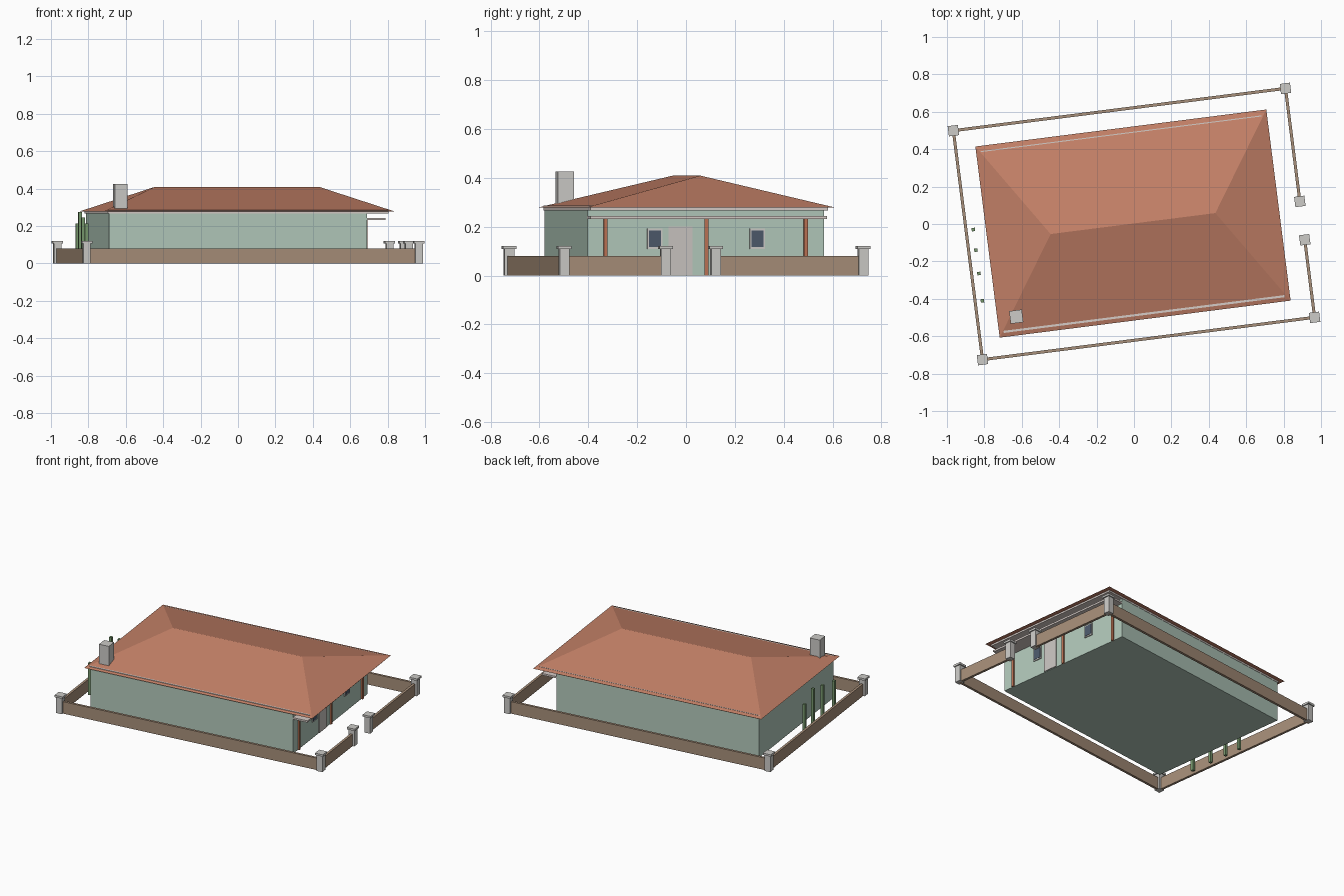
import bpy
import bmesh
from math import radians
from mathutils import Matrix, Vector

cube = bpy.data.objects.get("Cube")
if cube:
    bpy.data.objects.remove(cube, do_unlink=True)

# The whole plot is turned slightly about the vertical axis
TURN = Matrix.Rotation(radians(7.25), 4, 'Z')


def material(name, *srgb):
    color = [((c + 0.055) / 1.055) ** 2.4 for c in srgb] + [1]
    m = bpy.data.materials.new(name)
    m.use_nodes = True
    m.diffuse_color = color
    m.node_tree.nodes["Principled BSDF"].inputs["Base Color"].default_value = color
    return m


WALL = material("pale green plaster", .70, .79, .735)
TILE = material("terracotta tile", .77, .505, .405)
COLUMN = material("terracotta paint", .74, .45, .33)
STONE = material("light grey stone", .80, .795, .78)
TRIM = material("pale pink trim", .84, .80, .78)
DOOR = material("warm grey door", .79, .77, .755)
FENCE = material("brown fence", .655, .56, .475)
GLASS = material("dark blue glass", .30, .35, .42)
PLANT = material("cactus green", .47, .60, .43)


def finish(name, bm, mat):
    bmesh.ops.recalc_face_normals(bm, faces=bm.faces)
    mesh = bpy.data.meshes.new(name)
    bm.to_mesh(mesh)
    bm.free()
    mesh.materials.append(mat)
    obj = bpy.data.objects.new(name, mesh)
    obj.matrix_world = TURN
    bpy.context.collection.objects.link(obj)
    return obj


def box(name, x, y, z, mat):
    """Box from (min, max) ranges, in the plot's own axes."""
    bm = bmesh.new()
    bmesh.ops.create_cube(bm, size=1)
    for v in bm.verts:
        v.co = Vector([r[0] if c < 0 else r[1] for c, r in zip(v.co, (x, y, z))])
    return finish(name, bm, mat)


def span(center, width):
    return (center - width / 2, center + width / 2)


# House body, ceiling slab and porch canopy
LEFT, RIGHT, HALF = -.757, .634, .488
box("house_walls", (LEFT, RIGHT), (-HALF, HALF), (0, .272), WALL)
box("ceiling_slab", (-.764, .75), (-.49, .49), (.267, .2865), TRIM)
box("porch_canopy", (RIGHT - .01, .734), (-HALF, HALF), (.232, .244), TRIM)

# Hipped roof with a closed soffit
bm = bmesh.new()
eaves = [bm.verts.new((sx * .784 - .005, sy * .515 + .003, .278))
         for sx, sy in ((-1, -1), (1, -1), (1, 1), (-1, 1))]
ridge = [bm.verts.new((sx * .444 - .005, .003, .409)) for sx in (-1, 1)]
a, b, c, d = eaves
e, f = ridge
for face in ((a, b, f, e), (b, c, f), (c, d, e, f), (d, a, e), (d, c, b, a)):
    bm.faces.new(face)
finish("hip_roof", bm, TILE)

# Chimney
box("chimney", span(-.687, .068), span(-.412, .068), (.25, .425), STONE)

# Entrance wall: columns, door and two windows
for i, y in enumerate((-.413, .003, .413)):
    box(f"porch_column_{i + 1}", span(RIGHT, .02), span(y, .016), (0, .235), COLUMN)
box("front_door", span(RIGHT, .012), span(-.104, .098), (.003, .2), DOOR)
for side, y in (("near", -.21), ("far", .213)):
    box(f"{side}_window_frame", span(RIGHT, .012), span(y, .062), (.109, .192), STONE)
    box(f"{side}_window_pane", span(RIGHT, .016), span(y, .05), (.117, .184), GLASS)

# Perimeter fence with a gate opening on the entrance side
FX, FY, THICK, HIGH = .895, .617, .016, .08
GATE = (-.199, .008)
for name, s in (("front", -1), ("back", 1)):
    box(f"{name}_fence", (-FX, FX), span(s * FY, THICK), (0, HIGH), FENCE)
box("rear_side_fence", span(-FX, THICK), (-FY, FY), (0, HIGH), FENCE)
box("gate_side_fence_near", span(FX, THICK), (-FY, GATE[0]), (0, HIGH), FENCE)
box("gate_side_fence_far", span(FX, THICK), (GATE[1], FY), (0, HIGH), FENCE)

# Capped fence posts
posts = [(sx * FX, sy * FY) for sx in (-1, 1) for sy in (-1, 1)]
posts += [(FX, y) for y in GATE]
for i, (x, y) in enumerate(posts):
    box(f"fence_post_{i + 1}", span(x, .04), span(y, .04), (0, .11), STONE)
    box(f"post_cap_{i + 1}", span(x, .055), span(y, .055), (.108, .121), STONE)

# Row of slender cacti beside the rear side wall
for i, (y, height) in enumerate(((.079, .215), (-.032, .275), (-.158, .245), (-.305, .215))):
    box(f"cactus_{i + 1}", span(-.856, .018), span(y, .018), (0, height), PLANT)
